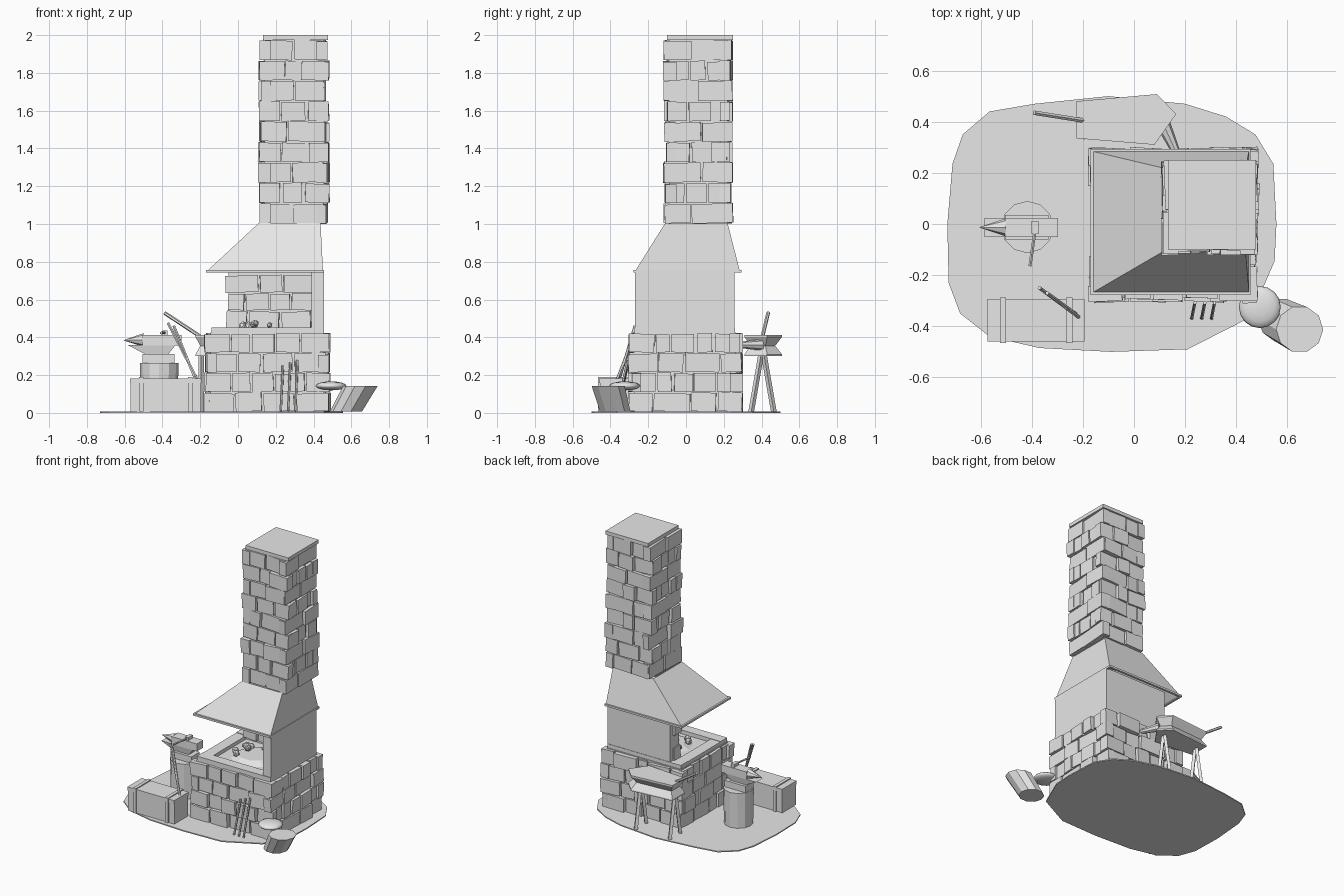
import bpy, bmesh, math, random
from mathutils import Matrix, Vector

random.seed(4)
start = bpy.data.objects.get("Cube")
if start:
    bpy.data.objects.remove(start, do_unlink=True)

grey = bpy.data.materials.new("plain_grey")
GREY = (0.8, 0.8, 0.8, 1)
grey.use_nodes = True
grey.diffuse_color = GREY
grey.node_tree.nodes["Principled BSDF"].inputs["Base Color"].default_value = GREY


def finish(name, bm, fix_normals=True):
    if fix_normals:
        bmesh.ops.recalc_face_normals(bm, faces=bm.faces[:])
    mesh = bpy.data.meshes.new(name)
    bm.to_mesh(mesh)
    bm.free()
    mesh.materials.append(grey)
    obj = bpy.data.objects.new(name, mesh)
    bpy.context.collection.objects.link(obj)
    return obj


def add_box(bm, low, high, rot=None):
    low, high = Vector(low), Vector(high)
    mat = Matrix.Translation((low + high) / 2) @ (rot or Matrix())
    mat = mat @ Matrix.Diagonal((*(high - low), 1))
    bmesh.ops.create_cube(bm, size=1, matrix=mat)


def boxes(name, *pairs):
    bm = bmesh.new()
    for low, high in pairs:
        add_box(bm, low, high)
    return finish(name, bm)


def rods(name, lines, r0, r1=None, sides=6):
    bm = bmesh.new()
    for a, b in lines:
        a, b = Vector(a), Vector(b)
        turn = (b - a).to_track_quat('Z', 'Y').to_matrix().to_4x4()
        bmesh.ops.create_cone(bm, cap_ends=True, segments=sides, radius1=r0,
                              radius2=r0 if r1 is None else r1, depth=(b - a).length,
                              matrix=Matrix.Translation((a + b) / 2) @ turn)
    return finish(name, bm)


def loft(name, rings, caps=True):
    bm = bmesh.new()
    rows = [[bm.verts.new(p) for p in ring] for ring in rings]
    n = len(rows[0])
    for lower, upper in zip(rows, rows[1:]):
        for i in range(n):
            j = (i + 1) % n
            bm.faces.new((lower[i], lower[j], upper[j], upper[i]))
    if caps:
        bm.faces.new(rows[0])
        bm.faces.new(rows[-1])
    return finish(name, bm)


def rect(x0, x1, y0, y1, z):
    return [(x0, y0, z), (x1, y0, z), (x1, y1, z), (x0, y1, z)]


def circle(x, y, z, r, n):
    return [(x + r * math.cos(math.tau * i / n), y + r * math.sin(math.tau * i / n), z)
            for i in range(n)]


def flat(points, z):
    return [(x, y, z) for x, y in points]


def brick_run(bm, axis, a, b, outer, sign, z0, z1, count, depth=0.07):
    # One course of uneven bricks along a wall
    step = (b - a) / count
    cuts = [a] + [a + step * (i + random.uniform(-0.22, 0.22)) for i in range(1, count)] + [b]
    for c, d in zip(cuts, cuts[1:]):
        face = outer - sign * random.uniform(0, 0.024)
        inner = outer - sign * depth
        lo, hi = min(face, inner), max(face, inner)
        c += random.uniform(0.001, 0.01)
        d -= random.uniform(0.001, 0.008)
        top = z1 - random.uniform(0.002, 0.01)
        tilt = Matrix.Rotation(random.uniform(-0.05, 0.05), 4, 'Y' if axis == 'X' else 'X')
        tilt = tilt @ Matrix.Rotation(random.uniform(-0.06, 0.06), 4, 'Z')
        if axis == 'X':
            add_box(bm, (c, lo, z0), (d, hi, top), tilt)
        else:
            add_box(bm, (lo, c, z0), (hi, d, top), tilt)


def brick_tower(name, x0, x1, y0, y1, z0, z1, rows, nx, ny):
    bm = bmesh.new()
    h = (z1 - z0) / rows
    for r in range(rows):
        za, zb = z0 + r * h, z0 + (r + 1) * h
        # Alternate which pair of sides reaches the corners
        ex, ey = (0, 0.025) if r % 2 else (0.025, 0)
        for y, s in ((y0, -1), (y1, 1)):
            brick_run(bm, 'X', x0 + ex, x1 - ex, y, s, za, zb, nx + r % 2)
        for x, s in ((x0, -1), (x1, 1)):
            brick_run(bm, 'Y', y0 + ey, y1 - ey, x, s, za, zb, ny + r % 2)
    return finish(name, bm)


# Ground patch
outline = [(-.73, 0), (-.71, .235), (-.67, .35), (-.565, .44), (-.39, .47), (-.1, .5),
           (.2, .47), (.36, .42), (.475, .35), (.545, .235), (.557, 0), (.55, -.145),
           (.455, -.365), (.21, -.49), (-.09, -.5), (-.37, -.485), (-.565, -.44),
           (-.68, -.35), (-.725, -.23)]
loft("ground", [flat(outline, 0), flat(outline, .008)])

# Hearth base with rim and fire pit
brick_tower("hearth_bricks", -.18, .49, -.31, .3, .008, .425, 4, 4, 4)
boxes("hearth_core", ((-.145, -.275, .005), (.455, .265, .425)))
boxes("hearth_rim", ((-.14, -.275, .42), (.455, -.2, .453)), ((-.14, .18, .42), (.455, .26, .453)),
      ((-.14, -.2, .42), (-.06, .18, .45)), ((.38, -.2, .42), (.455, .18, .45)))
loft("ash_bed", [circle(.15, -.02, .42, .17, 10), circle(.15, -.02, .45, .11, 10)])
bm = bmesh.new()
for i in range(9):
    spot = (random.uniform(.02, .24), random.uniform(-.12, .08), random.uniform(.455, .475))
    bmesh.ops.create_icosphere(bm, subdivisions=1, radius=random.uniform(.015, .026),
                               matrix=Matrix.Translation(spot))
finish("coals", bm)

# Back and side walls with brick lining
boxes("hearth_walls", ((-.05, .2, .43), (.455, .257, .75)), ((.39, -.27, .43), (.455, .257, .75)))
bm = bmesh.new()
for row in range(3):
    z = .45 + row * .094
    brick_run(bm, 'X', -.07 + .015 * (row % 2), .39, .14, -1, z, z + .094, 3 + row % 2, .08)
finish("wall_lining", bm)

# Sloping hood with a thin lip
hood = loft("hood", [rect(-.165, .45, -.27, .285, .75), rect(.11, .437, -.11, .22, 1.005)], False)
shell = hood.modifiers.new("thickness", 'SOLIDIFY')
shell.thickness = .008
boxes("hood_lip", ((-.17, -.278, .743), (.455, -.262, .757)), ((-.17, .278, .743), (.455, .294, .757)),
      ((-.17, -.278, .743), (-.154, .294, .757)), ((.44, -.278, .743), (.455, .294, .757)))

# Chimney
brick_tower("chimney_bricks", .105, .485, -.122, .25, 1.005, 1.977, 9, 2, 2)
boxes("chimney_core", ((.14, -.09, 1.0), (.455, .22, 1.98)))
boxes("chimney_cap", ((.132, -.1, 1.974), (.477, .25, 2.0)))

# Stump and anvil
loft("stump", [circle(-.417, -.012, .005, .097, 12), circle(-.417, -.012, .265, .102, 12)])
boxes("anvil_foot", ((-.505, -.06, .263), (-.335, .035, .312)))
loft("anvil_waist", [rect(-.49, -.37, -.04, .014, .31), rect(-.585, -.33, -.05, .024, .36)])
boxes("anvil_top", ((-.505, -.05, .358), (-.298, .024, .413)))
rods("anvil_horn", [((-.5, -.013, .386), (-.605, -.013, .384))], .036, .001, 8)
boxes("hammer_head", ((-.4, -.04, .413), (-.374, .012, .435)))
rods("hammer_handle", [((-.385, -.01, .425), (-.407, -.165, .423))], .007)

# Chest with straps
boxes("chest", ((-.57, -.455, .008), (-.197, -.298, .16)))
boxes("chest_lid", ((-.573, -.46, .158), (-.194, -.293, .183)))
boxes("chest_straps", *[((x, -.465, .008), (x + .024, -.288, .19)) for x in (-.525, -.265)])

# Bellows on trestles
plate = [(-.225, .335), (-.225, .48), (.09, .508), (.165, .43), (.08, .31)]
fold = [(-.2, .355), (-.2, .455), (.07, .472), (.125, .42), (.065, .34)]
loft("bellows", [flat(plate, .3), flat(plate, .31), flat(fold, .355),
                 flat(plate, .402), flat(plate, .413)])
rods("bellows_nozzle", [((.11, .4, .36), (.17, .27, .36))], .03, .015, 8)
rods("bellows_handle", [((-.2, .405, .405), (-.39, .435, .53))], .01)
rods("trestle_legs", [((x, y, .006), (x, .405 + (y - .405) * .15, .3))
                      for x in (-.195, .08) for y in (.345, .465)], .015, None, 4)

# Tongs leaning on the chest and pokers leaning on the hearth
rods("tongs", [((-.215, -.365, .175), (-.37, -.25, .475)), ((-.23, -.35, .19), (-.34, -.27, .46))], .008)
rods("pokers", [((x - .012, -.368, .01), (x, -.308, z))
                for x, z in ((.238, .25), (.277, .265), (.315, .28))], .007)

# Tilted bucket and round shield beside it
loft("bucket", [circle(.572, -.375, .008, .085, 10), circle(.648, -.412, .143, .092, 10)])
bm = bmesh.new()
bmesh.ops.create_uvsphere(bm, u_segments=16, v_segments=8, radius=.082,
                          matrix=Matrix.Translation((.492, -.325, .143)) @ Matrix.Diagonal((1, 1, .29, 1)))
shield = finish("round_shield", bm)
for face in shield.data.polygons:
    face.use_smooth = True
